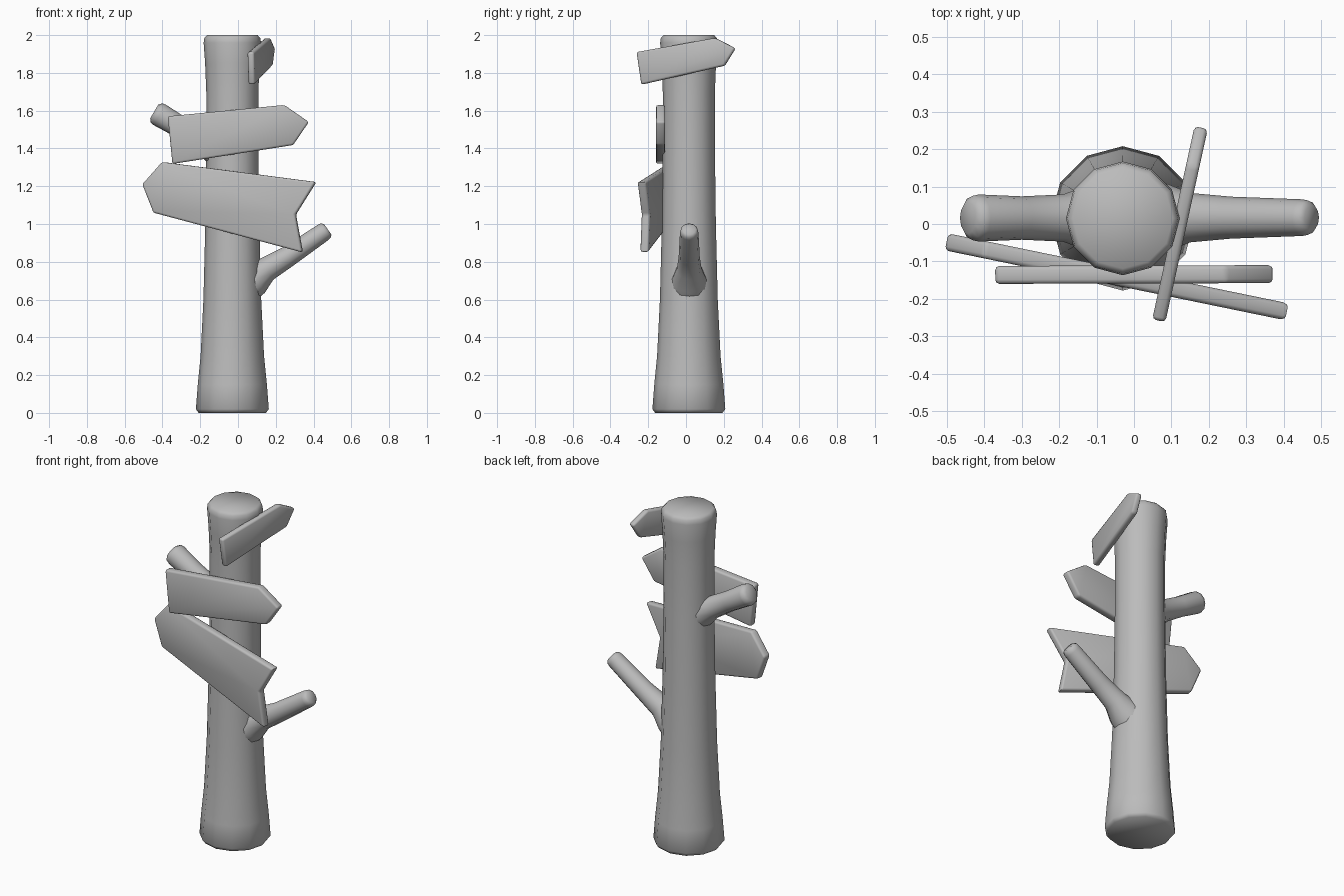
import bpy, bmesh, math
from mathutils import Vector

if "Cube" in bpy.data.objects:
    bpy.data.objects.remove(bpy.data.objects["Cube"])

grey = bpy.data.materials.new("plain_grey")
grey.use_nodes = True
grey.diffuse_color = (0.5, 0.5, 0.5, 1)
grey.node_tree.nodes["Principled BSDF"].inputs["Base Color"].default_value = (0.5, 0.5, 0.5, 1)


def finish(name, bm, bevel=0):
    """Turn a bmesh into a smooth shaded object, optionally with rounded edges."""
    bmesh.ops.recalc_face_normals(bm, faces=bm.faces)
    if bevel:
        bmesh.ops.bevel(bm, geom=list(bm.edges), offset=bevel, segments=2,
                        profile=0.5, affect='EDGES')
    mesh = bpy.data.meshes.new(name)
    bm.to_mesh(mesh)
    bm.free()
    mesh.materials.append(grey)
    obj = bpy.data.objects.new(name, mesh)
    bpy.context.collection.objects.link(obj)
    bpy.ops.object.select_all(action='DESELECT')
    obj.select_set(True)
    bpy.context.view_layer.objects.active = obj
    bpy.ops.object.shade_smooth_by_angle(angle=math.radians(60))


def tube(name, stations, sides=12):
    """Sweep a ring through (centre, radius) stations and cap both ends."""
    bm = bmesh.new()
    centres = [Vector(c) for c, r in stations]
    rings = []
    for i, (c, r) in enumerate(stations):
        along = centres[min(i + 1, len(centres) - 1)] - centres[max(i - 1, 0)]
        side = Vector((0, 1, 0))
        other = along.normalized().cross(side)
        angles = [2 * math.pi * k / sides for k in range(sides)]
        rings.append([bm.verts.new(centres[i] + r * (side * math.cos(a) + other * math.sin(a)))
                      for a in angles])
    for low, high in zip(rings, rings[1:]):
        for k in range(sides):
            n = (k + 1) % sides
            bm.faces.new((low[k], low[n], high[n], high[k]))
    bm.faces.new(rings[0])
    bm.faces.new(rings[-1])
    finish(name, bm)


def sign(name, outline, start, end, axis, thickness):
    """Upright board: outline is (x or y, z), lying on the plan line start-end."""
    a, b = Vector((*start, 0)), Vector((*end, 0))
    normal = (b - a).normalized().cross(Vector((0, 0, 1))) * thickness / 2
    bm = bmesh.new()
    layers = []
    for sgn in (1, -1):
        layers.append([])
        for u, z in outline:
            p = a.lerp(b, (u - a[axis]) / (b[axis] - a[axis]))
            layers[-1].append(bm.verts.new(p + normal * sgn + Vector((0, 0, z))))
    front, back = layers
    bm.faces.new(front)
    bm.faces.new(back)
    for k in range(len(front)):
        n = (k + 1) % len(front)
        bm.faces.new((front[k], front[n], back[n], back[k]))
    finish(name, bm, 0.011)


# Post with a flared foot and slightly swollen top
profile = [(0, .178), (.02, .193), (.15, .183), (.3, .168), (.6, .153), (1, .143),
           (1.4, .138), (1.7, .138), (1.85, .144), (1.96, .152), (1.985, .148), (2, .134)]
tube("post", [((-.03, .015, z), r) for z, r in profile])

# Branch stubs, wide where they leave the post
tube("left_branch", [((0, .017, .65), .11), ((.09, .017, .71), .09), ((.15, .017, .76), .066),
                     ((.26, .017, .825), .056), ((.45, .017, .955), .049),
                     ((.465, .017, .965), .046), ((.475, .017, .972), .034)])
tube("right_branch", [((-.05, .016, 1.36), .1), ((-.13, .016, 1.41), .085),
                      ((-.19, .016, 1.445), .063), ((-.3, .016, 1.51), .058),
                      ((-.415, .016, 1.578), .063), ((-.432, .016, 1.588), .059),
                      ((-.444, .016, 1.595), .042)])

# Direction boards
sign("top_sign", [(-.26, 1.91), (-.235, 1.738), (.205, 1.838), (.262, 1.93), (.155, 1.985)],
     (.066, -.26), (.18, .26), 1, .036)
sign("middle_sign", [(-.372, 1.57), (-.347, 1.318), (.292, 1.418), (.375, 1.54), (.245, 1.63)],
     (-.37, -.136), (.37, -.134), 0, .048)
sign("lower_sign", [(-.504, 1.21), (-.4, 1.328), (.413, 1.222), (.305, 1.05),
                    (.342, .85), (-.445, 1.06)],
     (-.5, -.048), (.41, -.235), 0, .046)
